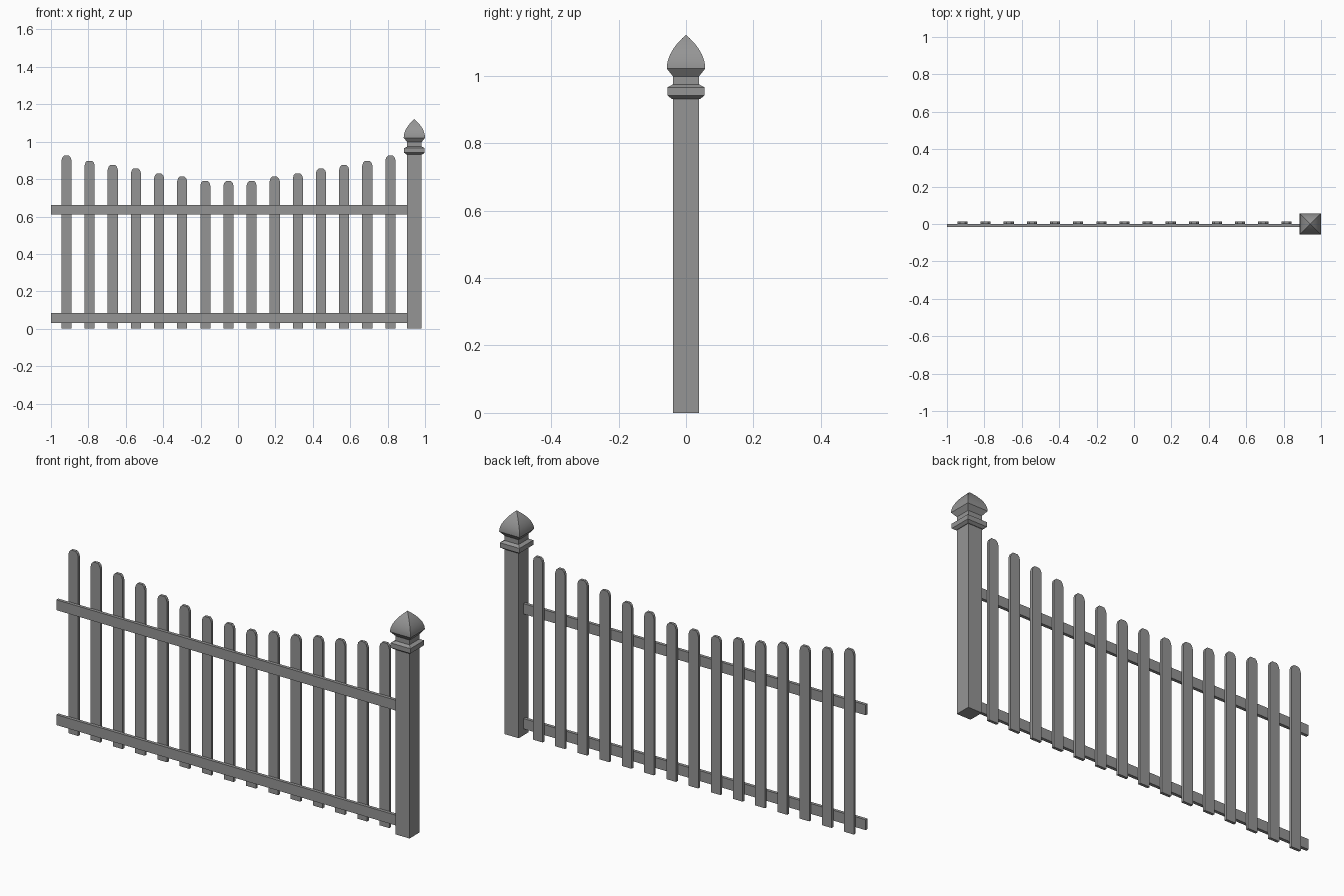
import bpy
import bmesh

if "Cube" in bpy.data.objects:
    bpy.data.objects.remove(bpy.data.objects["Cube"], do_unlink=True)

POST_X = 0.943

paint = bpy.data.materials.new("fence grey")
paint.use_nodes = True
grey = (0.3, 0.3, 0.3, 1)
paint.diffuse_color = grey
paint.node_tree.nodes["Principled BSDF"].inputs["Base Color"].default_value = grey


def finish(bm, name):
    bmesh.ops.recalc_face_normals(bm, faces=bm.faces[:])
    mesh = bpy.data.meshes.new(name)
    bm.to_mesh(mesh)
    bm.free()
    mesh.materials.append(paint)
    obj = bpy.data.objects.new(name, mesh)
    bpy.context.collection.objects.link(obj)
    return obj


def board(name, outline, y0, y1):
    """Extrude an x-z outline from y0 to y1."""
    bm = bmesh.new()
    face = bm.faces.new([bm.verts.new((x, y0, z)) for x, z in outline])
    new = bmesh.ops.extrude_face_region(bm, geom=[face])["geom"]
    verts = [v for v in new if isinstance(v, bmesh.types.BMVert)]
    bmesh.ops.translate(bm, verts=verts, vec=(0, y1 - y0, 0))
    return finish(bm, name)


def square_turning(name, profile):
    """Stack square rings of (half width, height) into a closed solid."""
    bm = bmesh.new()
    corners = [(-1, -1), (1, -1), (1, 1), (-1, 1)]
    rings = [[bm.verts.new((POST_X + sx * r, sy * r, z)) for sx, sy in corners]
             for r, z in profile]
    for low, high in zip(rings, rings[1:]):
        for i in range(4):
            j = (i + 1) % 4
            bm.faces.new((low[i], low[j], high[j], high[i]))
    bm.faces.new(rings[0][::-1])
    bm.faces.new(rings[-1])
    bmesh.ops.remove_doubles(bm, verts=bm.verts[:], dist=0.00001)
    return finish(bm, name)


# Pickets, with clipped tops that dip towards the middle
half_heights = [0.79, 0.79, 0.813, 0.83, 0.857, 0.875, 0.898, 0.925]
HW = 0.027
for i in range(-7, 8):
    x, top = -0.051 + i * 0.1237, half_heights[abs(i)]
    side = [(HW, 0), (HW, top - 0.025), (HW - 0.005, top - 0.009), (HW - 0.014, top)]
    outline = [(x + dx, z) for dx, z in side] + [(x - dx, z) for dx, z in side[::-1]]
    board(f"picket_{i + 8}", outline, 0, 0.014)

# Rails
for name, z0, z1 in (("lower_rail", 0.032, 0.084), ("upper_rail", 0.61, 0.662)):
    board(name, [(-1, z0), (0.91, z0), (0.91, z1), (-1, z1)], -0.016, 0)

# Post with collar and neck
square_turning("post", [(0.039, 0), (0.039, 0.932)])
square_turning("post_collar", [(0.042, 0.931), (0.055, 0.941), (0.055, 0.965),
                               (0.039, 0.974), (0.039, 0.998)])

# Pointed finial with curved sides
curve = [(0.057 * (1 - (k / 10) ** 2), 1.021 + 0.01 * k) for k in range(11)]
finial = square_turning("post_finial", [(0.039, 0.998)] + curve)
bpy.ops.object.select_all(action="DESELECT")
finial.select_set(True)
bpy.context.view_layer.objects.active = finial
bpy.ops.object.shade_smooth_by_angle(angle=0.5)
